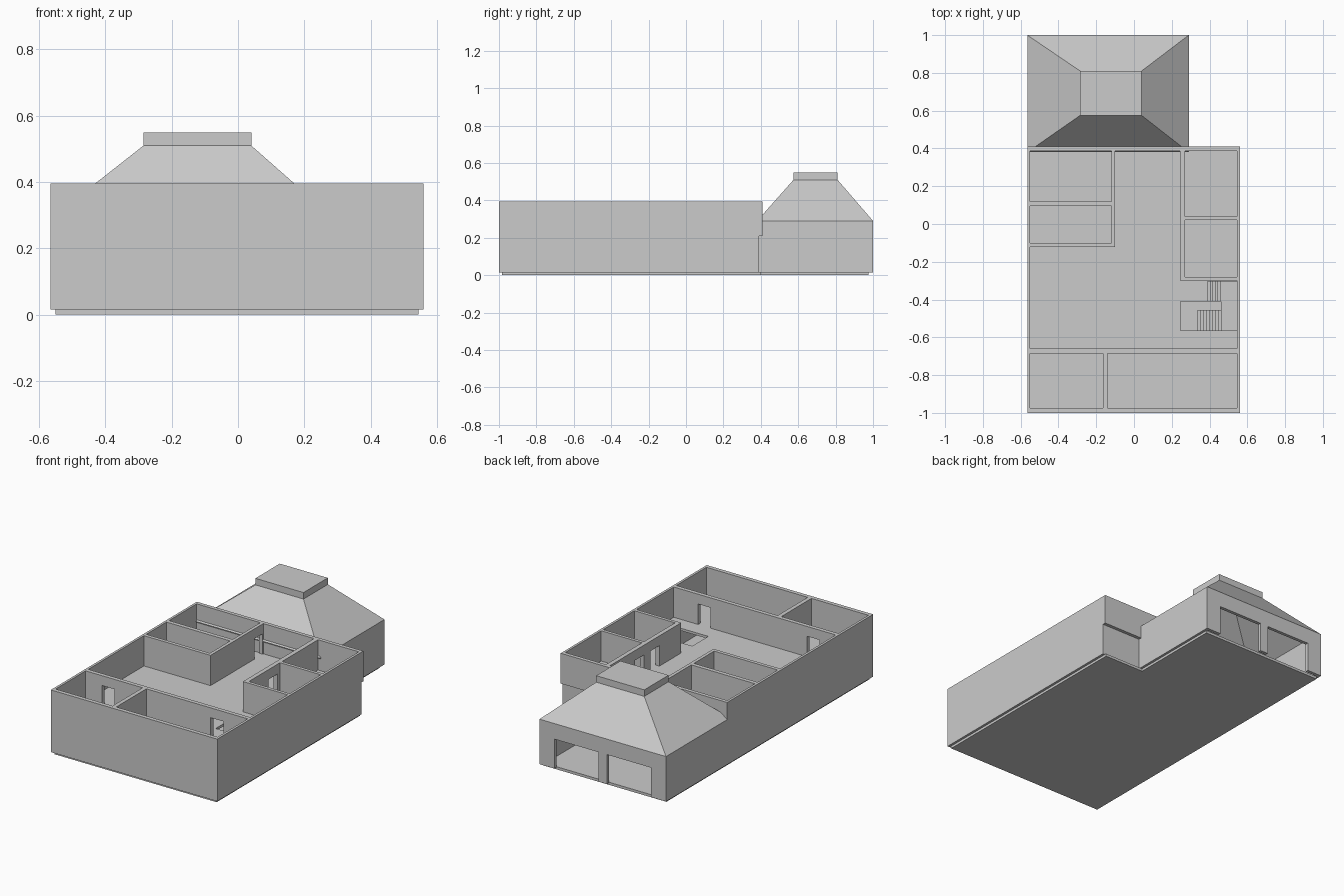
import bpy, bmesh

if "Cube" in bpy.data.objects:
    bpy.data.objects.remove(bpy.data.objects["Cube"])


def mesh_object(name, bm):
    bmesh.ops.recalc_face_normals(bm, faces=bm.faces[:])
    me = bpy.data.meshes.new(name)
    bm.to_mesh(me)
    bm.free()
    ob = bpy.data.objects.new(name, me)
    bpy.context.collection.objects.link(ob)
    return ob


def add_box(bm, x0, x1, y0, y1, z0, z1):
    verts = bmesh.ops.create_cube(bm, size=1)["verts"]
    for v in verts:
        v.co.x = x1 if v.co.x > 0 else x0
        v.co.y = y1 if v.co.y > 0 else y0
        v.co.z = z1 if v.co.z > 0 else z0


def box(name, *b):
    bm = bmesh.new()
    add_box(bm, *b)
    return mesh_object(name, bm)


def apply_modifiers(ob):
    dg = bpy.context.evaluated_depsgraph_get()
    me = bpy.data.meshes.new_from_object(ob.evaluated_get(dg))
    ob.modifiers.clear()
    ob.data = me


def carve(ob, cuts):
    cutters = []
    for c in cuts:
        cutter = box("cutter", *c)
        cutter.hide_render = True
        m = ob.modifiers.new("cut", 'BOOLEAN')
        m.operation, m.solver, m.object = 'DIFFERENCE', 'EXACT', cutter
        cutters.append(cutter)
    apply_modifiers(ob)
    for c in cutters:
        bpy.data.objects.remove(c)


L, R = -0.565, 0.56            # outer side walls
BASE, FLOOR, TOP = 0.015, 0.21, 0.395

# Ground slabs, slightly inset from the walls
box("house_slab", -0.55, 0.545, -0.985, 0.40, 0, BASE + 0.001)
box("garage_slab", -0.55, 0.275, 0.40, 0.975, 0, BASE + 0.001)

# Lower storey shell
lower = box("lower_walls", L, R, -1, 0.39, BASE, FLOOR - 0.015)
carve(lower, [(-0.55, 0.545, -0.975, 0.37, 0, 0.5)])

# Upper floor with stairwell
floor = box("upper_floor", L, R, -1, 0.39, FLOOR - 0.015, FLOOR)
carve(floor, [(0.245, 0.545, -0.565, -0.41, 0, 0.5),
              (0.39, 0.545, -0.42, -0.305, 0, 0.5)])

# Upper storey: rooms cut from one block, then doorways
rooms = [
    (-0.55, -0.12, 0.12, 0.387),
    (-0.55, -0.12, -0.10, 0.095),
    (-0.55, 0.545, -0.66, -0.30),
    (-0.55, 0.243, -0.31, -0.122),
    (-0.10, 0.243, -0.13, 0.387),
    (0.27, 0.545, 0.04, 0.387),
    (0.27, 0.545, -0.28, 0.02),
    (-0.55, -0.165, -0.975, -0.685),
    (-0.14, 0.545, -0.975, -0.685),
]
doors = [
    (-0.44, -0.355, -0.70, -0.65),
    (0.295, 0.38, -0.70, -0.65),
    (0.23, 0.28, -0.09, -0.005),
    (0.23, 0.28, 0.06, 0.145),
    (-0.13, -0.09, 0.30, 0.38),
]
upper = box("upper_walls", L, R, -1, 0.41, FLOOR, TOP)
carve(upper, [r + (0.1, 0.6) for r in rooms] + [d + (0.1, 0.335) for d in doors])

# U-shaped staircase
bm = bmesh.new()
rise = (FLOOR - BASE) / 15
for i in range(5):
    x, z = 0.39 + i * 0.014, FLOOR - (i + 1) * rise
    add_box(bm, x, x + 0.014, -0.41, -0.305, z - 2 * rise, z)
land = FLOOR - 6 * rise
add_box(bm, 0.46, 0.545, -0.565, -0.305, land - rise, land)
for i in range(8):
    x, z = 0.46 - i * 0.0156, land - (i + 1) * rise
    add_box(bm, x - 0.0156, x, -0.565, -0.455, max(z - 2 * rise, BASE), z)
mesh_object("stairs", bm)

# Garage walls with two door openings at the back
garage = box("garage_walls", L, 0.29, 0.39, 1, BASE, 0.29)
carve(garage, [(-0.545, 0.27, 0.41, 0.98, 0, 0.5),
               (-0.465, -0.165, 0.95, 1.05, 0, 0.195),
               (-0.11, 0.19, 0.95, 1.05, 0, 0.195)])

# Hollow hipped garage roof
bm = bmesh.new()
rings = []
for x0, x1, y0, y1, z in ((L, 0.29, 0.38, 1, 0.29), (-0.285, 0.04, 0.575, 0.81, 0.51)):
    rings.append([bm.verts.new((x, y, z)) for x, y in
                  ((x0, y0), (x1, y0), (x1, y1), (x0, y1))])
for i in range(4):
    j = (i + 1) % 4
    bm.faces.new((rings[0][i], rings[0][j], rings[1][j], rings[1][i]))
bm.faces.new(rings[1])
roof = mesh_object("garage_roof", bm)
# open shell: make sure the normals face outward
if roof.data.polygons[4].normal.z < 0:
    roof.data.flip_normals()
m = roof.modifiers.new("thickness", 'SOLIDIFY')
m.thickness, m.offset = 0.012, -1
apply_modifiers(roof)
box("roof_cap", -0.285, 0.04, 0.575, 0.81, 0.51, 0.55)
